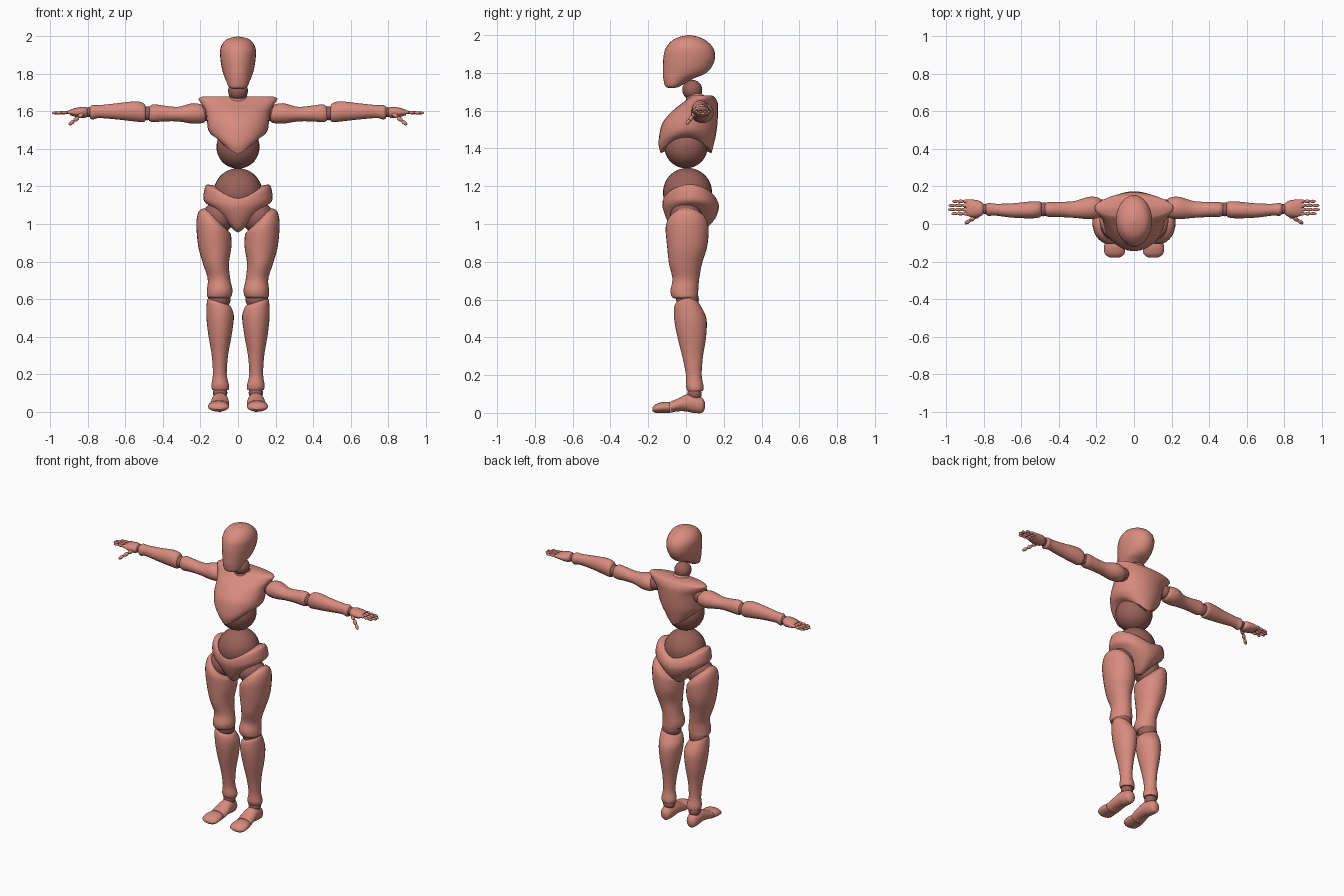
import bpy, bmesh, math
from mathutils import Vector

if "Cube" in bpy.data.objects:
    bpy.data.objects.remove(bpy.data.objects["Cube"], do_unlink=True)

SEGMENTS = 28
STEPS = 5


def make_material(name, rgb):
    mat = bpy.data.materials.new(name)
    mat.use_nodes = True
    color = (*rgb, 1)
    mat.diffuse_color = color
    mat.node_tree.nodes["Principled BSDF"].inputs["Base Color"].default_value = color
    return mat


SHELL = make_material("salmon_shell", (.69, .26, .21))
JOINT = make_material("dark_joint", (.32, .12, .1))


def finish(bm, name, material, side=1):
    """Turn a bmesh into a smooth object, flipped across x when side is negative."""
    for vert in bm.verts:
        vert.co.x *= side
    bmesh.ops.recalc_face_normals(bm, faces=bm.faces[:])
    mesh = bpy.data.meshes.new(name)
    bm.to_mesh(mesh)
    bm.free()
    mesh.materials.append(material)
    mesh.polygons.foreach_set("use_smooth", [True] * len(mesh.polygons))
    mesh.set_sharp_from_angle(angle=math.radians(50))
    obj = bpy.data.objects.new(name, mesh)
    bpy.context.collection.objects.link(obj)
    return obj


def spline(rows):
    """Smoothly interpolate a short list of cross-sections."""
    rows = [tuple(row) + (0,) * (7 - len(row)) for row in rows]
    result = []
    for i in range(len(rows) - 1):
        before, start = rows[max(i - 1, 0)], rows[i]
        end, after = rows[i + 1], rows[min(i + 2, len(rows) - 1)]
        for step in range(STEPS):
            t = step / STEPS
            result.append([
                b + t / 2 * (c - a + t * (2 * a - 5 * b + 4 * c - d + t * (3 * (b - c) + d - a)))
                for a, b, c, d in zip(before, start, end, after)])
    return result + [rows[-1]]


def loft(name, axis, rows, side=1):
    """Rows: position, low and high u, low and high v, rise at the sides, tilt along u."""
    bm = bmesh.new()
    rings = []
    for pos, u_low, u_high, v_low, v_high, rise, tilt in spline(rows):
        ring = []
        for k in range(SEGMENTS):
            angle = math.tau * k / SEGMENTS
            c, s = math.cos(angle), math.sin(angle)
            u = (u_low + u_high + (u_high - u_low) * c) / 2
            v = (v_low + v_high + (v_high - v_low) * s) / 2
            w = pos + rise * abs(c) ** 1.4 + tilt * c
            point = {"x": (w, u, v), "y": (u, w, v), "z": (u, v, w)}[axis]
            ring.append(bm.verts.new(point))
        rings.append(ring)
    for lower, upper in zip(rings, rings[1:]):
        for k in range(SEGMENTS):
            n = (k + 1) % SEGMENTS
            bm.faces.new((lower[k], lower[n], upper[n], upper[k]))
    # Fan caps follow curved hems
    for ring in (rings[0], rings[-1]):
        center = bm.verts.new(sum((v.co for v in ring), Vector()) / SEGMENTS)
        for k in range(SEGMENTS):
            bm.faces.new((ring[k], ring[(k + 1) % SEGMENTS], center))
    return finish(bm, name, SHELL, side)


def ball(name, center, radius, side=1):
    bm = bmesh.new()
    bmesh.ops.create_uvsphere(bm, u_segments=28, v_segments=18, radius=radius)
    bmesh.ops.translate(bm, verts=bm.verts[:], vec=center)
    return finish(bm, name, JOINT, side)


def finger(name, start, end, radius, side):
    """Three overlapping stretched beads between two points."""
    start, end = Vector(start), Vector(end)
    bone = (end - start) / 3
    turn = bone.to_track_quat("Z", "Y")
    bm = bmesh.new()
    for i in range(3):
        made = bmesh.ops.create_uvsphere(bm, u_segments=12, v_segments=8, radius=1)["verts"]
        size = radius * (1 - .1 * i)
        for vert in made:
            local = Vector((vert.co.x * size, vert.co.y * size, vert.co.z * bone.length * .56))
            vert.co = turn @ local + start + bone * (i + .5)
    return finish(bm, name, SHELL, side)


# Head and neck
loft("head", "z", [
    (1.72, -.02, .02, -.09, -.06),
    (1.73, -.048, .048, -.11, -.03),
    (1.77, -.066, .066, -.12, .04),
    (1.795, -.076, .076, -.122, .1),
    (1.83, -.086, .086, -.122, .135),
    (1.88, -.094, .094, -.12, .154),
    (1.93, -.095, .095, -.108, .145),
    (1.97, -.077, .077, -.075, .108),
    (1.99, -.048, .048, -.035, .068),
    (2, -.005, .005, .01, .02)])
ball("neck_ball", (0, .033, 1.71), .053)
loft("neck_collar", "z", [
    (1.63, -.065, .065, 0, .13),
    (1.665, -.055, .055, .0, .11),
    (1.69, -.046, .046, .0, .085)])

# Rib cage with arched hem, waist and pelvis
loft("rib_cage", "z", [
    (1.375, -.12, .12, -.135, .135, .09),
    (1.42, -.14, .14, -.145, .147, .055),
    (1.48, -.158, .158, -.14, .16, .02),
    (1.54, -.165, .165, -.122, .167),
    (1.6, -.173, .173, -.07, .17),
    (1.64, -.195, .195, -.02, .168),
    (1.668, -.21, .21, .015, .155),
    (1.68, -.19, .19, .03, .14)])
ball("abdomen_ball", (0, 0, 1.41), .115)
ball("waist_ball", (0, .008, 1.167), .13)
loft("pelvis", "z", [
    (.955, -.04, .04, -.05, .06, .03),
    (.98, -.08, .08, -.08, .11, .05),
    (1.03, -.145, .145, -.105, .155, .06),
    (1.08, -.182, .182, -.122, .173, .045),
    (1.11, -.182, .182, -.125, .172, .06),
    (1.135, -.172, .172, -.118, .158, .07),
    (1.145, -.155, .155, -.1, .14, .065)])

for prefix, side in (("left_", 1), ("right_", -1)):
    # Leg
    ball(prefix + "hip_ball", (.105, 0, 1.035), .085, side)
    loft(prefix + "thigh", "z", [
        (1.03, .06, .18, -.08, .09, 0, .055),
        (1.01, .045, .21, -.1, .112, 0, .055),
        (.97, .037, .222, -.108, .12, 0, .03),
        (.88, .035, .212, -.1, .112),
        (.79, .048, .187, -.09, .085),
        (.71, .042, .162, -.072, .07),
        (.65, .03, .165, -.082, .065),
        (.615, .035, .165, -.075, .062),
        (.605, .05, .15, -.06, .05)], side)
    ball(prefix + "knee_ball", (.1, .008, .6), .06, side)
    loft(prefix + "shin", "z", [
        (.59, .05, .15, -.035, .055, 0, .02),
        (.57, .033, .165, -.06, .075, 0, .02),
        (.5, .022, .168, -.063, .108),
        (.4, .035, .157, -.045, .106),
        (.3, .053, .14, -.02, .09),
        (.2, .06, .134, 0, .083),
        (.14, .048, .142, 0, .093),
        (.115, .05, .138, .008, .09)], side)
    ball(prefix + "ankle_ball", (.095, .045, .1), .038, side)
    loft(prefix + "foot", "y", [
        (.1, .085, .11, .025, .055),
        (.085, .065, .13, 0, .08),
        (.04, .055, .138, 0, .1),
        (0, .05, .142, .008, .097),
        (-.045, .047, .148, .008, .075),
        (-.082, .05, .152, 0, .06)], side)
    loft(prefix + "toes", "y", [
        (-.085, .052, .153, 0, .058),
        (-.125, .048, .16, 0, .057),
        (-.16, .052, .155, 0, .046),
        (-.178, .075, .13, .01, .03)], side)

    # Arm
    ball(prefix + "shoulder_ball", (.17, .085, 1.595), .045, side)
    loft(prefix + "upper_arm", "x", [
        (.165, .06, .11, 1.56, 1.605),
        (.185, .035, .138, 1.54, 1.632),
        (.24, .026, .145, 1.535, 1.644),
        (.32, .033, .122, 1.547, 1.625),
        (.4, .037, .118, 1.547, 1.632),
        (.45, .037, .118, 1.543, 1.638),
        (.475, .045, .112, 1.55, 1.625)], side)
    ball(prefix + "elbow_ball", (.485, .078, 1.59), .037, side)
    loft(prefix + "forearm", "x", [
        (.492, .045, .11, 1.555, 1.625),
        (.505, .035, .12, 1.543, 1.645),
        (.55, .03, .12, 1.547, 1.654),
        (.65, .034, .11, 1.558, 1.643),
        (.74, .045, .108, 1.565, 1.634),
        (.775, .043, .112, 1.557, 1.635),
        (.79, .052, .105, 1.565, 1.625)], side)
    ball(prefix + "wrist_ball", (.795, .08, 1.597), .026, side)
    loft(prefix + "palm", "x", [
        (.797, .06, .1, 1.575, 1.615),
        (.82, .04, .122, 1.565, 1.625),
        (.86, .036, .13, 1.57, 1.62),
        (.895, .045, .13, 1.58, 1.61)], side)

    # Fingers
    for i, tip in enumerate((.972, .99, .988, .968)):
        y = .055 + .022 * i
        finger(f"{prefix}finger_{i + 1}", (.88, y, 1.597), (tip, y, 1.592), .0105, side)
    finger(prefix + "thumb", (.825, .05, 1.59), (.9, .003, 1.53), .013, side)
